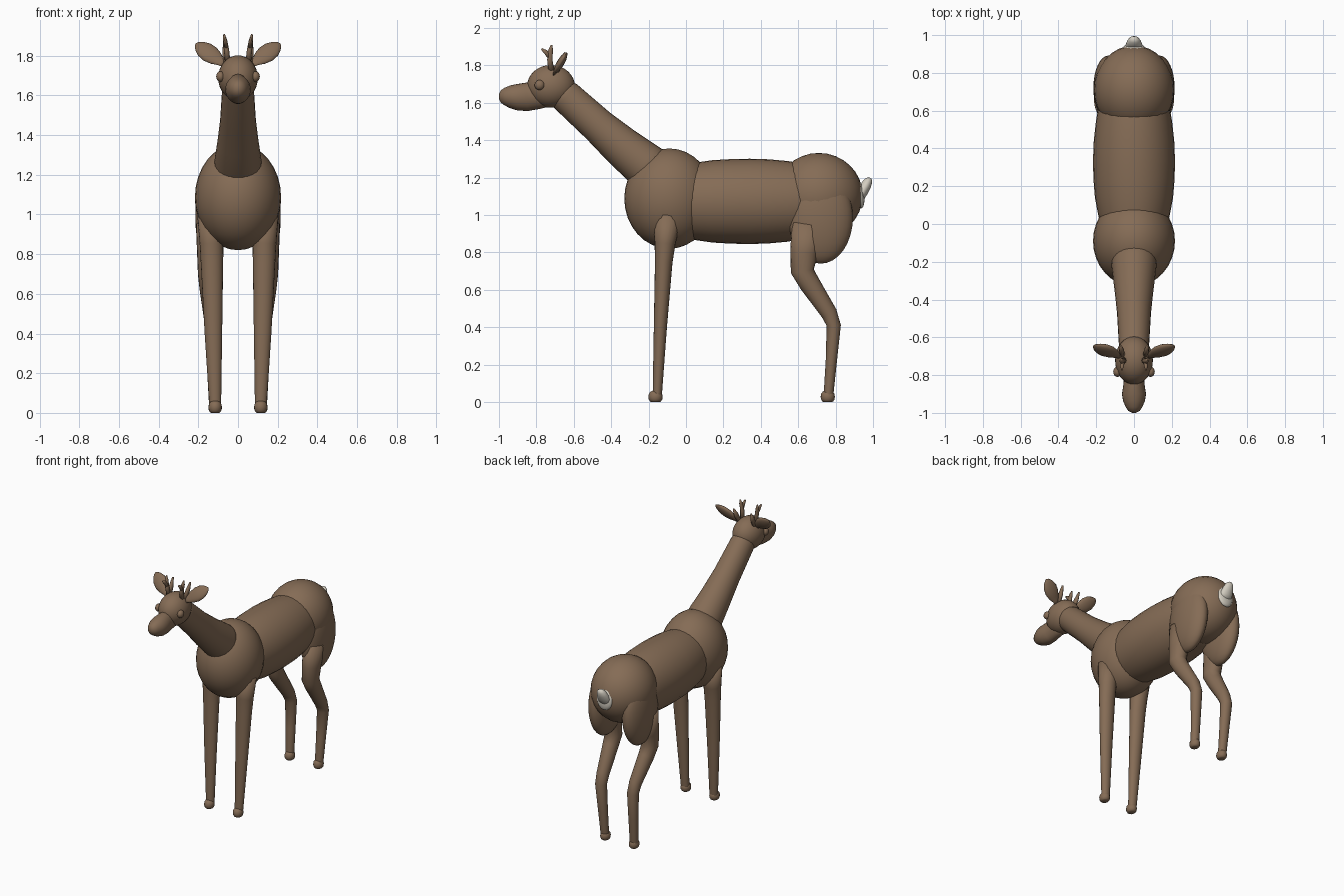
import bpy, bmesh, math
from mathutils import Vector, Matrix


def material(name, rgb):
    m = bpy.data.materials.new(name)
    m.diffuse_color = (*rgb, 1)
    return m


BROWN = material("brown_coat", (0.235, 0.15, 0.092))
WHITE = material("pale_tail", (0.65, 0.61, 0.53))


def finish(bm, name, mat):
    bmesh.ops.recalc_face_normals(bm, faces=bm.faces)
    me = bpy.data.meshes.new(name)
    for f in bm.faces:
        f.smooth = True
    bm.to_mesh(me)
    bm.free()
    me.materials.append(mat)
    ob = bpy.data.objects.new(name, me)
    bpy.context.scene.collection.objects.link(ob)
    return ob


def ellipsoid(name, loc, radii, mat=BROWN, tilt=0.0, seg=32):
    bm = bmesh.new()
    mtx = (Matrix.Translation(loc) @ Matrix.Rotation(tilt, 4, 'X')
           @ Matrix.Diagonal((*radii, 1)))
    bmesh.ops.create_uvsphere(bm, u_segments=seg, v_segments=seg // 2, radius=1, matrix=mtx)
    return finish(bm, name, mat)


def loft(name, rings, mat=BROWN, seg=20):
    """Elliptic tube; each ring is (x, y, z, side radius, other radius)."""
    bm = bmesh.new()
    pts = [Vector(r[:3]) for r in rings]
    loops = []
    for i, r in enumerate(rings):
        t = (pts[min(i + 1, len(pts) - 1)] - pts[max(i - 1, 0)]).normalized()
        side = Vector((1, 0, 0))
        side = (side - t * side.dot(t)).normalized()
        up = t.cross(side)
        loops.append([bm.verts.new(pts[i] + side * r[3] * math.cos(a) + up * r[4] * math.sin(a))
                      for a in (2 * math.pi * k / seg for k in range(seg))])
    for a, b in zip(loops, loops[1:]):
        for k in range(seg):
            n = (k + 1) % seg
            bm.faces.new((a[k], a[n], b[n], b[k]))
    bm.faces.new(loops[0])
    bm.faces.new(loops[-1])
    return finish(bm, name, mat)


# Body
ellipsoid("chest", (0, -0.09, 1.088), (0.217, 0.24, 0.268))
ellipsoid("rump", (0, 0.71, 1.105), (0.212, 0.235, 0.227))
loft("barrel", [(0, y, 1.073, rx, rz) for y, rx, rz in (
    (-0.06, 0.165, 0.185), (0.05, 0.19, 0.207), (0.14, 0.207, 0.22), (0.24, 0.215, 0.226),
    (0.34, 0.217, 0.228), (0.44, 0.213, 0.225), (0.54, 0.202, 0.216), (0.64, 0.185, 0.2),
    (0.72, 0.16, 0.18))], seg=32)

# Neck
loft("neck", [
    (0, -0.08, 1.16, 0.125, 0.13), (0, -0.23, 1.275, 0.118, 0.122),
    (0, -0.35, 1.372, 0.103, 0.108), (0, -0.47, 1.478, 0.09, 0.094),
    (0, -0.64, 1.632, 0.08, 0.088), (0, -0.72, 1.70, 0.07, 0.07)], seg=28)

# Head
ellipsoid("head", (0, -0.722, 1.688), (0.1, 0.128, 0.114))
loft("muzzle", [
    (0, -0.70, 1.66, 0.065, 0.07), (0, -0.79, 1.637, 0.052, 0.07),
    (0, -0.85, 1.632, 0.056, 0.076), (0, -0.90, 1.63, 0.064, 0.071),
    (0, -0.94, 1.633, 0.057, 0.061), (0, -0.97, 1.634, 0.043, 0.047),
    (0, -0.99, 1.634, 0.03, 0.033), (0, -1.0, 1.634, 0.01, 0.012)], seg=24)

# Tail and its pale patch
ellipsoid("tail_patch", (0, 0.928, 1.11), (0.062, 0.025, 0.075), WHITE, 0.12, 24)
loft("tail", [
    (0, 0.92, 1.08, 0.045, 0.025), (0, 0.943, 1.125, 0.046, 0.03),
    (0, 0.963, 1.16, 0.038, 0.028), (0, 0.977, 1.185, 0.027, 0.021),
    (0, 0.985, 1.198, 0.01, 0.009)], WHITE)

for s, tag in ((1, "left"), (-1, "right")):
    # Eyes
    ellipsoid(f"eye_{tag}", (s * 0.088, -0.783, 1.695), (0.022, 0.027, 0.027), seg=16)

    # Ears: flattened leaf shapes
    base, tip = Vector((s * 0.07, -0.705, 1.755)), Vector((s * 0.212, -0.642, 1.862))
    loft(f"ear_{tag}", [(*base.lerp(tip, t), w, w * 0.4) for t, w in (
        (0, 0.016), (0.12, 0.022), (0.3, 0.04), (0.5, 0.05),
        (0.7, 0.047), (0.87, 0.032), (0.97, 0.015), (1, 0.004))], seg=16)

    # Antlers: main beam, front prong and rear prong
    loft(f"antler_beam_{tag}", [
        (s * 0.052, -0.72, 1.77, 0.014, 0.016), (s * 0.058, -0.728, 1.83, 0.013, 0.015),
        (s * 0.066, -0.724, 1.88, 0.011, 0.013), (s * 0.07, -0.718, 1.908, 0.004, 0.005)], seg=10)
    loft(f"antler_prong_{tag}", [
        (s * 0.059, -0.728, 1.84, 0.011, 0.011), (s * 0.063, -0.75, 1.872, 0.01, 0.012),
        (s * 0.064, -0.772, 1.888, 0.004, 0.006)], seg=10)
    loft(f"antler_rear_{tag}", [
        (s * 0.06, -0.70, 1.76, 0.014, 0.016), (s * 0.066, -0.668, 1.82, 0.013, 0.018),
        (s * 0.07, -0.645, 1.868, 0.005, 0.007)], seg=10)

    # Front leg
    loft(f"front_leg_{tag}", [
        (s * 0.135, -0.10, 1.0, 0.07, 0.075), (s * 0.133, -0.112, 0.85, 0.06, 0.056),
        (s * 0.131, -0.119, 0.75, 0.056, 0.047), (s * 0.124, -0.137, 0.4, 0.044, 0.035),
        (s * 0.115, -0.153, 0.05, 0.03, 0.025), (s * 0.115, -0.155, 0.015, 0.026, 0.023)])

    # Thigh and hind leg
    ellipsoid(f"thigh_{tag}", (s * 0.135, 0.72, 0.985), (0.08, 0.172, 0.245))
    loft(f"hind_leg_{tag}", [
        (s * 0.15, 0.655, 0.95, 0.062, 0.09), (s * 0.148, 0.632, 0.8, 0.058, 0.075),
        (s * 0.146, 0.622, 0.70, 0.056, 0.062), (s * 0.143, 0.66, 0.635, 0.052, 0.056),
        (s * 0.13, 0.765, 0.475, 0.042, 0.044), (s * 0.128, 0.79, 0.41, 0.04, 0.038),
        (s * 0.122, 0.777, 0.22, 0.034, 0.03), (s * 0.117, 0.762, 0.04, 0.029, 0.026),
        (s * 0.117, 0.76, 0.015, 0.026, 0.024)])

    # Hooves: squat rounded pads
    for part, y in (("front", -0.163), ("hind", 0.758)):
        loft(f"{part}_hoof_{tag}", [(s * 0.115, y, z, 0.034 * w, 0.038 * w) for z, w in (
            (0, 0.6), (0.004, 0.78), (0.015, 0.96), (0.03, 1), (0.045, 0.92),
            (0.056, 0.7), (0.062, 0.3))], seg=16)
